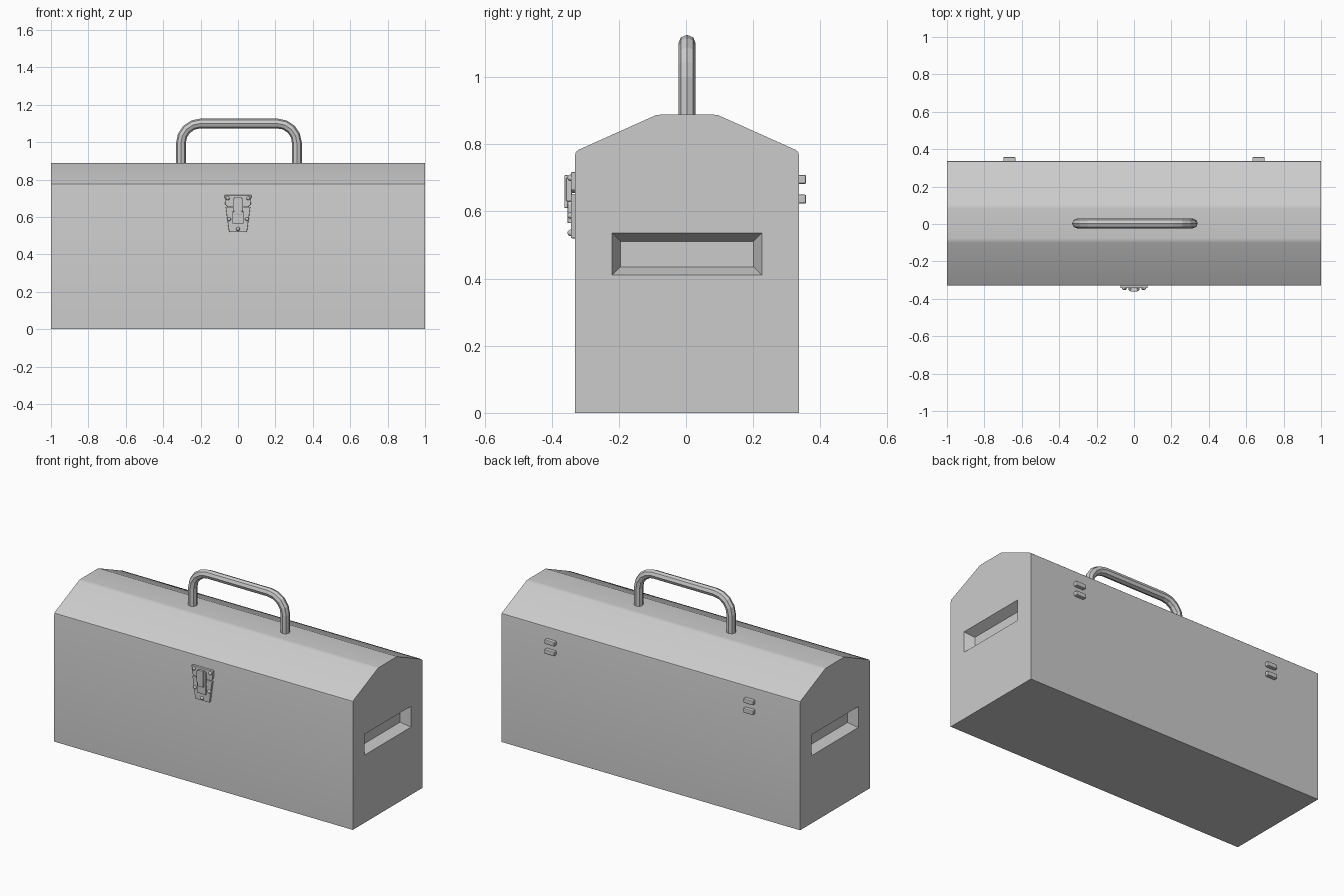
import bpy, bmesh, math
from mathutils import Vector

if "Cube" in bpy.data.objects:
    bpy.data.objects.remove(bpy.data.objects["Cube"])


def link(name, bm):
    bmesh.ops.recalc_face_normals(bm, faces=bm.faces)
    me = bpy.data.meshes.new(name)
    bm.to_mesh(me)
    bm.free()
    ob = bpy.data.objects.new(name, me)
    bpy.context.collection.objects.link(ob)
    return ob


def loft(name, rings):
    """Closed solid through rings of equal point count."""
    bm = bmesh.new()
    loops = [[bm.verts.new(p) for p in r] for r in rings]
    n = len(loops[0])
    for a, b in zip(loops, loops[1:]):
        for i in range(n):
            j = (i + 1) % n
            bm.faces.new((a[i], a[j], b[j], b[i]))
    bm.faces.new(loops[0])
    bm.faces.new(loops[-1])
    return link(name, bm)


def plate(name, outline, y0, y1, bevel=0.003):
    """Plate with an x-z outline between two y depths."""
    ob = loft(name, [[(x, y, z) for x, z in outline] for y in (y0, y1)])
    if bevel:
        m = ob.modifiers.new("bevel", 'BEVEL')
        m.width, m.segments = bevel, 2
    return ob


def box(cx, w, z0, z1):
    return [(cx - w, z0), (cx + w, z0), (cx + w, z1), (cx - w, z1)]


def select(ob):
    bpy.ops.object.select_all(action='DESELECT')
    ob.select_set(True)
    bpy.context.view_layer.objects.active = ob


# Box with ridged lid, softened lid corners
half = [(0.333, 0), (0.333, 0.768), (0.331, 0.777), (0.322, 0.784),
        (0.103, 0.882), (0.092, 0.887), (0.080, 0.888)]
profile = half + [(-y, z) for y, z in reversed(half)]
body = loft("toolbox_body", [[(x, y + 0.003, z) for y, z in profile] for x in (-1, 1)])

# Tapered grip recesses in both ends
for s in (-1, 1):
    rings = []
    for x, g in ((0.945, -0.025), (1.011, 0.005)):
        y0, y1, z0, z1 = -0.22 - g, 0.226 + g, 0.41 - g, 0.536 + g
        rings.append([(s * x, y0, z0), (s * x, y1, z0), (s * x, y1, z1), (s * x, y0, z1)])
    cutter = loft("recess_cutter", rings)
    cutter.hide_render = True
    m = body.modifiers.new("recess", 'BOOLEAN')
    m.operation, m.object, m.solver = 'DIFFERENCE', cutter, 'EXACT'
    select(body)
    bpy.ops.object.modifier_apply(modifier=m.name)
    bpy.data.objects.remove(cutter)
select(body)
bpy.ops.object.shade_smooth_by_angle(angle=math.radians(25))

# Carry handle: octagonal rod bent into a bail
R, W, top = 0.105, 0.31, 1.1
right = [(W, 0.87)] + [(W - R + R * math.cos(a), top - R + R * math.sin(a))
                       for a in (math.radians(22.5 * i) for i in range(5))]
path = right + [(-x, z) for x, z in reversed(right)]
cu = bpy.data.curves.new("handle", 'CURVE')
cu.dimensions = '3D'
cu.bevel_depth, cu.bevel_resolution, cu.use_fill_caps = 0.026, 2, True
sp = cu.splines.new('POLY')
sp.points.add(len(path) - 1)
for p, (x, z) in zip(sp.points, path):
    p.co = (x + 0.005, 0.003, z, 1)
sp.use_smooth = False
handle = bpy.data.objects.new("handle", cu)
bpy.context.collection.objects.link(handle)
select(handle)
bpy.ops.object.convert(target='MESH')

# Latch: top plate, tapered keeper, lever and hook
plate("latch_top_plate", [(-0.055, 0.655), (0.055, 0.655), (0.068, 0.665),
      (0.072, 0.717), (-0.072, 0.717), (-0.068, 0.665)], -0.325, -0.343)
plate("latch_lower_plate", [(-0.048, 0.52), (0.048, 0.52),
      (0.066, 0.652), (-0.066, 0.652)], -0.325, -0.343)
plate("latch_lever", [(-0.03, 0.565), (0.03, 0.565), (0.03, 0.62), (0.022, 0.635),
      (0.018, 0.705), (-0.018, 0.705), (-0.022, 0.635), (-0.03, 0.62)], -0.34, -0.353)
plate("latch_hook", box(0, 0.028, 0.63, 0.7), -0.34, -0.357)
plate("latch_pull", box(0, 0.02, 0.61, 0.708), -0.35, -0.362)

# Latch rivets
for i, (x, z) in enumerate([(-0.055, 0.7), (0.055, 0.7), (-0.048, 0.588),
                            (0.048, 0.588), (0, 0.536)]):
    bm = bmesh.new()
    bmesh.ops.create_uvsphere(bm, u_segments=12, v_segments=8, radius=0.01)
    ob = link(f"latch_rivet_{i}", bm)
    ob.location = Vector((x, -0.343, z))
    select(ob)
    bpy.ops.object.shade_smooth()

# Hinge knuckles on the back
for s in (-1, 1):
    for i, z in enumerate((0.623, 0.682)):
        plate(f"hinge_{'left' if s < 0 else 'right'}_{i}",
              box(s * 0.666, 0.033, z, z + 0.027), 0.33, 0.358, 0.005)
